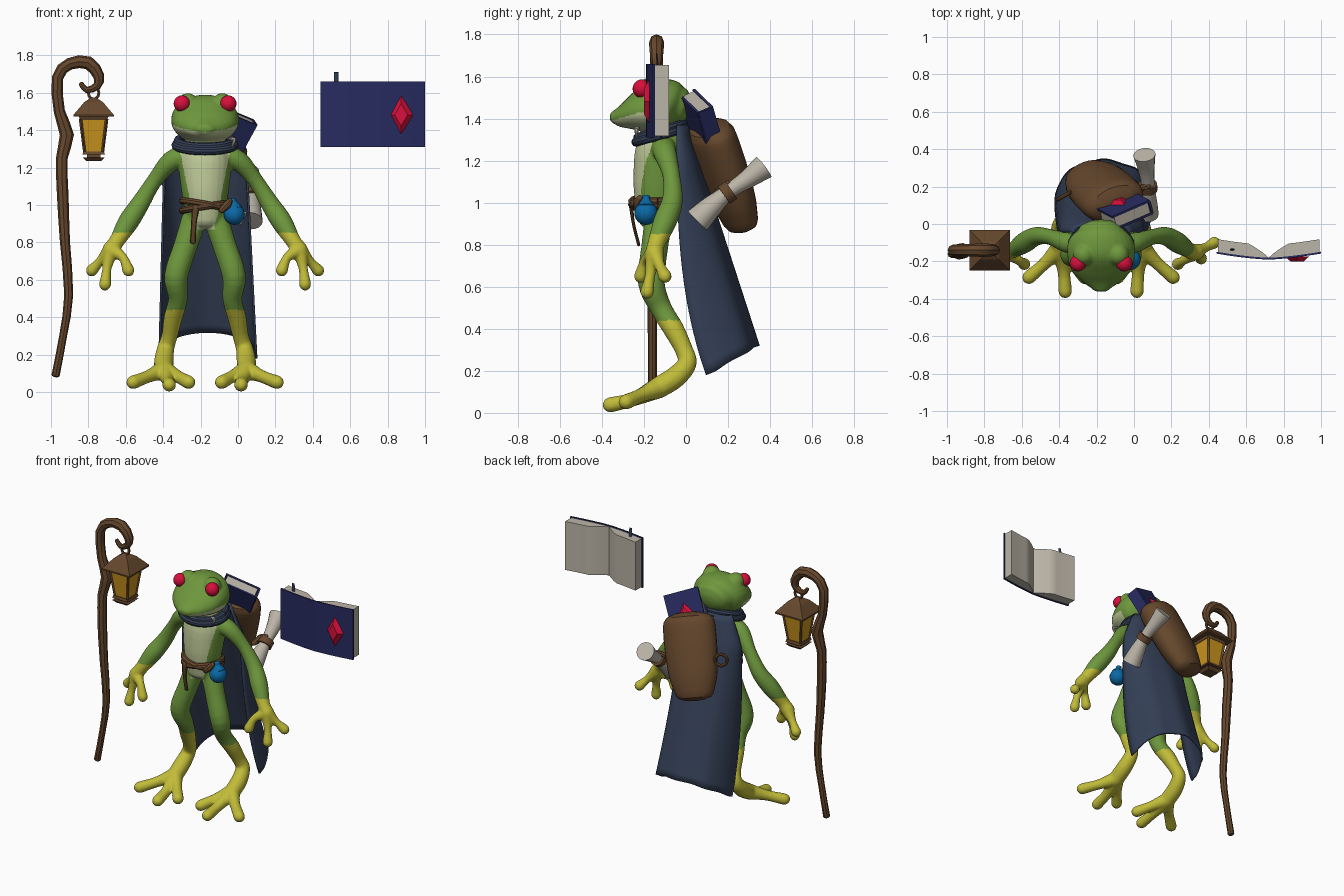
import bpy, bmesh, math
from mathutils import Vector, Matrix

if "Cube" in bpy.data.objects:
    bpy.data.objects.remove(bpy.data.objects["Cube"])

CX = -0.176  # symmetry line of the frog


def material(name, r, g, b):
    m = bpy.data.materials.new(name)
    m.use_nodes = True
    m.diffuse_color = (r, g, b, 1)
    m.node_tree.nodes["Principled BSDF"].inputs["Base Color"].default_value = (r, g, b, 1)
    return m


GREEN = material("green_skin", .155, .31, .046)
YELLOW = material("yellow_skin", .53, .5, .04)
CREAM = material("cream_belly", .53, .6, .32)
RED = material("red", .68, .005, .045)
CLOTH = material("slate_cloth", .034, .05, .093)
COVER = material("navy_cover", .02, .024, .115)
BROWN = material("brown", .132, .064, .026)
PAPER = material("paper", .5, .46, .39)
AMBER = material("amber_glass", .6, .3, .013)
BLUE = material("blue_flask", .003, .14, .38)


def make(name, bm, mat, angle=35):
    bmesh.ops.recalc_face_normals(bm, faces=bm.faces)
    me = bpy.data.meshes.new(name)
    bm.to_mesh(me)
    bm.free()
    me.materials.append(mat)
    me.shade_smooth()
    me.set_sharp_from_angle(angle=math.radians(angle))
    ob = bpy.data.objects.new(name, me)
    bpy.context.collection.objects.link(ob)
    return ob


def spline(pts, steps):
    """Catmull-Rom interpolation of tuples of equal length."""
    vs = [Vector(p) for p in pts]
    vs = [2 * vs[0] - vs[1]] + vs + [2 * vs[-1] - vs[-2]]
    out = []
    for a, b, c, d in zip(vs, vs[1:], vs[2:], vs[3:]):
        for i in range(steps):
            t = i / steps
            out.append(b + (c - a) * (t / 2) + (2 * a - 5 * b + 4 * c - d) * (t * t / 2)
                       + (3 * b - a - 3 * c + d) * (t ** 3 / 2))
    return out + [vs[-2]]


def tube(bm, pts, aspect=1, sides=16, steps=4, cap=1.0, dx=0, flip=1, side=None):
    """Sweep an ellipse along points (x, y, z, radius[, aspect])."""
    pts = [(dx + flip * p[0],) + tuple(p[1:4]) + (p[4] if len(p) > 4 else aspect,) for p in pts]
    path = spline(pts, steps)
    pos = [Vector(p[:3]) for p in path]
    tan = [(pos[min(i + 1, len(pos) - 1)] - pos[max(i - 1, 0)]).normalized() for i in range(len(pos))]
    stations = [[p, t, max(q[3], .002), q[4]] for p, t, q in zip(pos, tan, path)]
    if cap:
        def dome(station, sign):
            p, t, r, k = station
            angles = [math.radians(d) for d in (30, 60, 80)]
            return [[p + t * (sign * cap * r * k * math.sin(a)), t, r * math.cos(a), k] for a in angles]
        stations = dome(stations[0], -1)[::-1] + stations + dome(stations[-1], 1)
    side = side or Vector((1, 0, 0) if abs(tan[0].x) < .9 else (0, 1, 0))
    rings = []
    for p, t, r, k in stations:
        side = (side - t * side.dot(t)).normalized()
        other = t.cross(side)
        rings.append([bm.verts.new(p + side * (r * math.cos(a)) + other * (r * k * math.sin(a)))
                      for a in (math.tau * j / sides for j in range(sides))])
    for lo, hi in zip(rings, rings[1:]):
        for j in range(sides):
            n = (j + 1) % sides
            bm.faces.new((lo[j], lo[n], hi[n], hi[j]))
    bm.faces.new(rings[0][::-1])
    bm.faces.new(rings[-1])


def tube_object(name, mat, pts, **kw):
    bm = bmesh.new()
    tube(bm, pts, **kw)
    return make(name, bm, mat)


def ball(bm, loc, r):
    bmesh.ops.create_uvsphere(bm, u_segments=20, v_segments=12, radius=r, matrix=Matrix.Translation(loc))


def box(bm, size, matrix):
    bmesh.ops.create_cube(bm, size=1, matrix=matrix @ Matrix.Diagonal((*size, 1)))


def prism(bm, outline, z0, z1):
    lo, hi = ([bm.verts.new((x, y, z)) for x, y in outline] for z in (z0, z1))
    bm.faces.new(lo)
    bm.faces.new(hi[::-1])
    for i in range(len(lo)):
        n = (i + 1) % len(lo)
        bm.faces.new((lo[i], hi[i], hi[n], lo[n]))


def loop(rx, ry, y, z, r, tilt=0, roll=0):
    """Closed elliptical band around the frog."""
    angles = [math.tau * i / 24 for i in range(25)]
    return [(rx * math.cos(a), y + ry * math.sin(a), z + tilt * math.sin(a) + roll * math.cos(a), r) for a in angles]


# Frog: overlapping limbs fused into one smooth skin
bm = bmesh.new()
tube(bm, [(0, -.1, 1.38, .09), (0, -.11, 1.25, .14), (0, -.13, 1.1, .13), (0, -.135, 1, .115),
          (0, -.13, .92, .105)], aspect=.93, dx=CX, cap=.5, sides=24)
tube(bm, [(0, -.345, 1.405, .05, .6), (0, -.3, 1.41, .112, .5), (0, -.235, 1.428, .164, .56),
          (0, -.15, 1.452, .182, .72), (0, -.08, 1.462, .17, .74), (0, -.04, 1.455, .128, .8)],
     dx=CX, cap=.6, sides=28)
HAND, FOOT = (.505, -.15, .76, .045), (.22, -.13, .12, .052)
for s in (1, -1):
    ball(bm, (CX + s * .092, -.165, 1.54), .058)
    tube(bm, [(.08, -.11, 1.27, .06), (.18, -.1, 1.235, .055), (.27, -.07, 1.13, .042),
              (.345, -.065, 1.01, .05), (.41, -.1, .91, .056), (.47, -.14, .81, .042), HAND], dx=CX, flip=s)
    tube(bm, [(.06, -.13, .92, .068), (.105, -.15, .78, .064), (.155, -.165, .62, .064), (.145, -.12, .5, .052),
              (.17, -.06, .4, .05), (.19, -.01, .3, .043), (.21, .005, .235, .046),
              (.22, -.05, .17, .052), FOOT], dx=CX, flip=s)
    for mid, tip in (((.56, -.125, .7), (.605, -.1, .65)), ((.525, -.17, .66), (.535, -.185, .575)),
                     ((.44, -.195, .72), (.41, -.215, .65))):
        tube(bm, [HAND, mid + (.025,), tip + (.033,)], dx=CX, flip=s)
    for mid, tip in (((.2, -.25, .065), (.192, -.36, .038)), ((.3, -.21, .085), (.385, -.285, .052)),
                     ((.15, -.21, .085), (.088, -.285, .052))):
        tube(bm, [FOOT, mid + (.034,), tip + (.037,)], dx=CX, flip=s)
frog = make("frog_body", bm, GREEN)
fuse = frog.modifiers.new("fuse", "REMESH")
fuse.mode, fuse.voxel_size = "VOXEL", .008
soften = frog.modifiers.new("soften", "SMOOTH")
soften.factor, soften.iterations = .5, 5
skin = bpy.data.meshes.new_from_object(frog.evaluated_get(bpy.context.evaluated_depsgraph_get()))
frog.modifiers.clear()
frog.data = skin
skin.materials.clear()
for m in (GREEN, YELLOW, CREAM):
    skin.materials.append(m)
for f in skin.polygons:
    x, y, z = f.center
    x = abs(x - CX)
    hand, foot = x > .3 and z < .85, z < .44
    belly = .87 < z < 1.33 and x < .05 + (z - .87) * .2 and y < -.16
    jaw = 1.3 < z < 1.39 + 1.3 * x * x and y < -.13
    f.material_index = 1 if hand or foot else 2 if belly or jaw else 0
skin.shade_smooth()
for s, label in ((1, "left"), (-1, "right")):
    bm = bmesh.new()
    ball(bm, (CX + s * .124, -.21, 1.542), .044)
    make(label + "_eye", bm, RED)

# Cape sheet and rolled collar
bm = bmesh.new()
grid, COLS, ROWS = [], 32, 24
for i in range(ROWS + 1):
    v = i / ROWS
    row = []
    for j in range(COLS + 1):
        u = 2 * j / COLS - 1
        a = u * math.pi / 2
        front, back = -.045 + .14 * v ** 3, .01 + .335 * v
        width = .15 + .07 * min(1, v * 6) + .045 * v
        fold = .006 * v * math.cos(a * 8)
        row.append(bm.verts.new((CX + width * math.sin(a) + .015 * v,
                                 front + (back - front) * math.cos(a) ** .8 + fold if abs(u) < 1 else front,
                                 1.37 + (.32 - .14 * u * u - 1.37) * v)))
    grid.append(row)
for lo, hi in zip(grid, grid[1:]):
    for j in range(COLS):
        bm.faces.new((lo[j], lo[j + 1], hi[j + 1], hi[j]))
cape = make("cape", bm, CLOTH, 60)
cape.modifiers.new("thickness", "SOLIDIFY").thickness = .012
for i in range(2):
    tube_object("collar_fold", CLOTH, loop(.158 - .012 * i, .118 - .01 * i, -.12, 1.32 + .023 * i, .022, .032),
                dx=CX, steps=1, sides=10, cap=0)
tube_object("cape_clasp", PAPER, [(-.045, -.225, 1.355, .007), (-.02, -.235, 1.35, .011), (-.03, -.235, 1.315, .006)],
            sides=8)

# Belts, hanging strap, knot and flask
for i, roll in enumerate((-.022, .018)):
    tube_object("belt", BROWN, loop(.122, .122, -.135, 1 - .012 * i, .019, -.005, roll), dx=CX, steps=1, sides=8, cap=0)
tube_object("belt_strap", BROWN, [(-.05, -.262, .99, .02), (-.06, -.25, .9, .015), (-.065, -.225, .8, .015)],
            aspect=.5, dx=CX, sides=8)
tube_object("belt_knot", BROWN, [(-.085, -.235, .975, .018), (-.06, -.23, 1.0, .022), (-.045, -.22, 1.02, .016)], sides=8)
bm = bmesh.new()
ball(bm, (-.02, -.19, .95), .056)
tube(bm, [(-.02, -.19, .985, .042), (-.026, -.19, 1.015, .02), (-.028, -.19, 1.03, .018)], cap=.4)
make("flask", bm, BLUE)

# Backpack leaning along its own axis
top, bottom = Vector((-.105, .12, 1.33)), Vector((-.25, .26, .91))
up = (top - bottom).normalized()
across = Vector((1, .3, -.1))
across = (across - up * across.dot(up)).normalized()
tube_object("backpack", BROWN, [(*bottom, .125), (*bottom.lerp(top, .25), .158), (*bottom.lerp(top, .6), .172),
                                (*bottom.lerp(top, .9), .172), (*top, .166)],
            aspect=.64, sides=28, cap=.55, side=across.copy())
tube_object("pack_ring", BROWN, [(-.375 + .035 * math.cos(a), .15 + .02 * math.cos(a), 1.14 + .04 * math.sin(a), .011)
                                 for a in (math.tau * i / 12 for i in range(13))], steps=1, sides=8, cap=0)

# Book tucked in the backpack, spine to the left
frame = Matrix((across, up.cross(across), up)).transposed().to_4x4() @ Matrix.Rotation(.17, 4, "Y")
frame.translation = Vector((-.08, .085, 1.35))


def at(x, y, z):
    return frame @ Matrix.Translation((x, y, z))


bm = bmesh.new()
box(bm, (.21, .06, .3), at(0, 0, .003))
make("packed_pages", bm, PAPER)
bm = bmesh.new()
for y in (-.036, .036):
    box(bm, (.235, .012, .315), at(0, y, 0))
box(bm, (.012, .07, .315), at(.115, 0, 0))
make("packed_cover", bm, COVER)


def gem(name, matrix):
    bm = bmesh.new()
    bmesh.ops.create_cone(bm, cap_ends=True, segments=4, radius1=1, radius2=.55, depth=1, matrix=matrix)
    make(name, bm, RED, 10)


gem("packed_gem", at(0, .05, .005) @ Matrix.Rotation(-math.pi / 2, 4, "X") @ Matrix.Diagonal((.055, .085, .024, 1)))

# Scroll with flared ends
tube_object("scroll", PAPER, [(.068, .055, .915, .064), (.072, .12, .98, .052), (.075, .2, 1.05, .036),
                              (.066, .29, 1.11, .044), (.055, .37, 1.17, .06)], cap=0)
tube_object("scroll_band", BROWN, [(.075, .18, 1.035, .05), (.074, .215, 1.06, .05)], cap=0)
tube_object("scroll_tie", BROWN, [(.02, .15, 1.05, .018), (.04, .19, 1.08, .018), (.075, .2, 1.09, .016)], sides=8)

# Floating open book
SPINE, Z0, Z1 = .72, 1.31, 1.66


def cover_y(d):
    return -.19 + .032 * (d / .28) ** 1.5


steps = [i / 10 for i in range(11)]
covers, pages = bmesh.new(), bmesh.new()
for s in (1, -1):
    under = [(SPINE + s * .28 * t, cover_y(.28 * t)) for t in steps]
    prism(covers, under + [(x, y + .01) for x, y in reversed(under)], Z0, Z1)
    low = [(SPINE + s * .272 * t, cover_y(.272 * t) + .01) for t in steps]
    high = [(x, y + .068 * min(1, 2.6 * t) ** .8) for (x, y), t in zip(low, steps)]
    prism(pages, low + high[:0:-1], Z0 + .006, Z1 - .006)
make("open_book_cover", covers, COVER)
make("open_book_pages", pages, PAPER)
gem("open_book_gem", Matrix.Translation((.872, -.187, 1.482)) @ Matrix.Rotation(math.pi / 2, 4, "X")
    @ Matrix.Diagonal((.064, .108, .026, 1)))
tube_object("bookmark", CLOTH, [(.525, -.13, 1.6, .011), (.525, -.14, 1.71, .011)], aspect=.4, sides=6, cap=0)

# Crooked staff
Y = -.14
tube_object("staff", BROWN, [(-.975, Y - .02, .09, .022), (-.935, Y - .02, .3, .021), (-.905, Y - .02, .52, .024),
                             (-.925, Y - .02, .8, .027), (-.937, Y - .02, 1.05, .031), (-.942, Y - .01, 1.25, .031),
                             (-.915, Y, 1.375, .038), (-.955, Y, 1.5, .03), (-.965, Y, 1.68, .031),
                             (-.9, Y, 1.755, .032), (-.8, Y, 1.76, .036), (-.745, Y, 1.69, .03),
                             (-.755, Y, 1.635, .022), (-.81, Y, 1.615, .017), (-.84, Y, 1.65, .013)],
            sides=8, steps=2, cap=.5)

# Lantern from stacked square frustums
LX, LY = -.772, -.14


def block(bm, half0, half1, z0, z1):
    k = math.sqrt(2)
    bmesh.ops.create_cone(bm, cap_ends=True, segments=4, radius1=half0 * k, radius2=half1 * k, depth=z1 - z0,
                          matrix=Matrix.Translation((LX, LY, (z0 + z1) / 2)) @ Matrix.Rotation(math.pi / 4, 4, "Z"))


bm = bmesh.new()
for layer in ((.04, .06, 1.235, 1.255), (.036, .036, 1.25, 1.275), (.06, .055, 1.27, 1.287),
              (.072, .08, 1.455, 1.475), (.108, .108, 1.472, 1.482), (.108, .05, 1.482, 1.55), (.05, .012, 1.55, 1.575)):
    block(bm, *layer)
for sx in (1, -1):
    for sy in (1, -1):
        tube(bm, [(LX + sx * .048, LY + sy * .048, 1.28, .008), (LX + sx * .07, LY + sy * .07, 1.46, .009)],
             sides=4, steps=1, cap=0)
make("lantern_frame", bm, BROWN, 20)
bm = bmesh.new()
block(bm, .048, .07, 1.28, 1.46)
make("lantern_glass", bm, AMBER, 20)
tube_object("lantern_hanger", BROWN, [(LX + .028 * math.sin(a), LY, 1.6 - .034 * math.cos(a), .009)
                                      for a in (math.tau * i / 12 for i in range(13))], steps=1, sides=6, cap=0)
